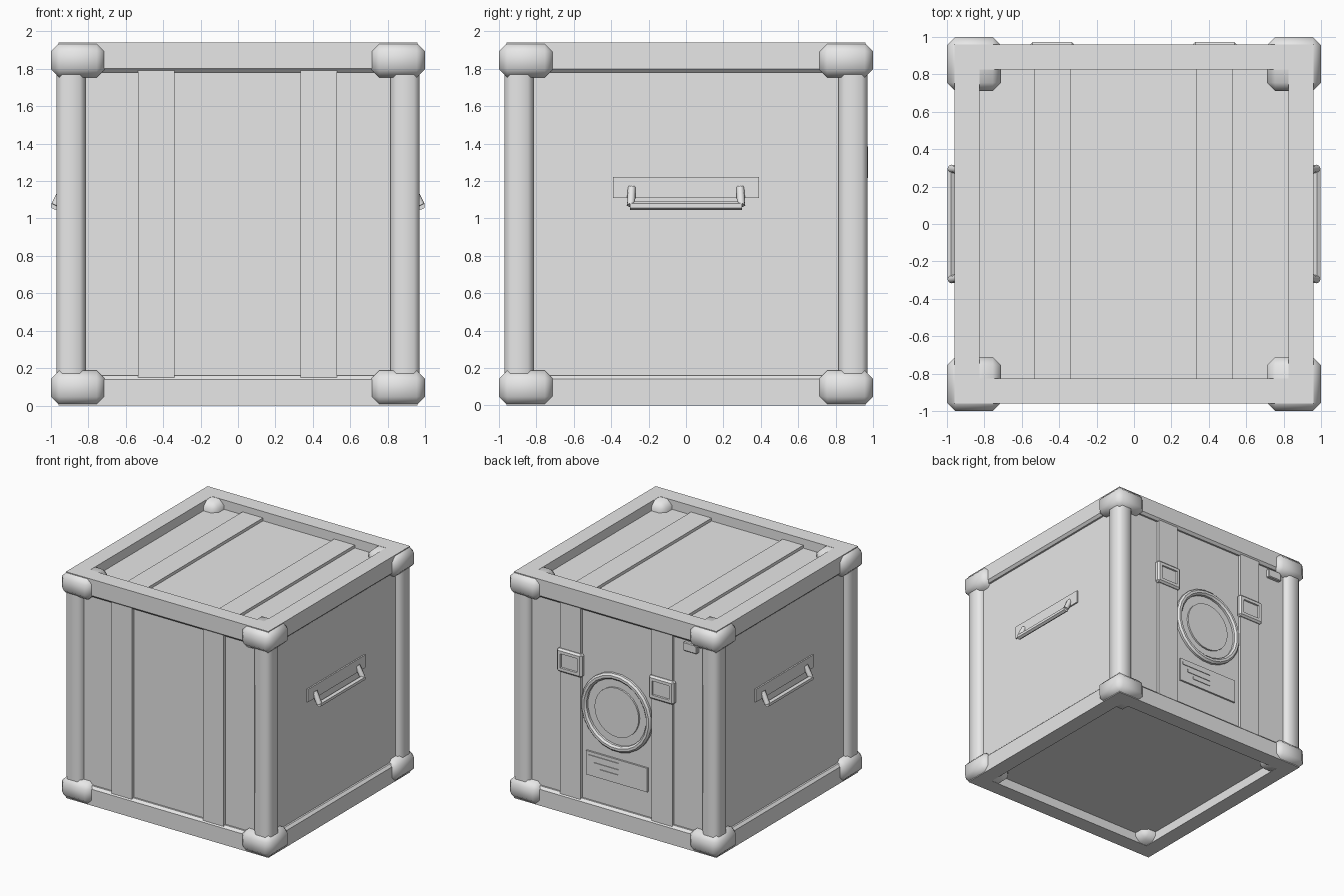
import bpy, bmesh, math
from mathutils import Matrix, Vector

cube = bpy.data.objects.get("Cube")
if cube:
    bpy.data.objects.remove(cube, do_unlink=True)

grey = bpy.data.materials.new("plain_grey")
grey.use_nodes = True
grey.diffuse_color = (0.8, 0.8, 0.8, 1)
grey.node_tree.nodes["Principled BSDF"].inputs["Base Color"].default_value = (0.8, 0.8, 0.8, 1)


def finish(name, bm, smooth=None):
    bmesh.ops.recalc_face_normals(bm, faces=bm.faces)
    mesh = bpy.data.meshes.new(name)
    bm.to_mesh(mesh)
    bm.free()
    mesh.materials.append(grey)
    ob = bpy.data.objects.new(name, mesh)
    bpy.context.collection.objects.link(ob)
    if smooth:
        bpy.ops.object.select_all(action='DESELECT')
        ob.select_set(True)
        bpy.context.view_layer.objects.active = ob
        bpy.ops.object.shade_smooth_by_angle(angle=math.radians(smooth))
    return ob


def box(name, lo, hi, bevel=0, axis=None, smooth=None):
    """Box between two corners; bevels all edges, or only those along one axis."""
    lo, hi = Vector(lo), Vector(hi)
    bm = bmesh.new()
    bmesh.ops.create_cube(bm, size=1)
    size = Vector(abs(c) for c in hi - lo)
    bmesh.ops.scale(bm, vec=size, verts=bm.verts)
    bmesh.ops.translate(bm, vec=(lo + hi) / 2, verts=bm.verts)
    if bevel:
        def along(e):
            d = e.verts[0].co - e.verts[1].co
            return axis is None or abs(d[axis]) > 0.001
        bmesh.ops.bevel(bm, geom=[e for e in bm.edges if along(e)], offset=bevel,
                        segments=1, affect='EDGES')
    return finish(name, bm, smooth)


def ring(name, profile, sides, matrix=None, smooth=None):
    """Closed (radius, height) profile turned about z; radius is to the flat side."""
    bm = bmesh.new()
    loops = []
    for i in range(sides):
        a = math.tau * (i + 0.5) / sides
        k = 1 / math.cos(math.pi / sides)
        loops.append([bm.verts.new((r * k * math.cos(a), r * k * math.sin(a), z))
                      for r, z in profile])
    n = len(profile)
    for i in range(sides):
        a, b = loops[i], loops[(i + 1) % sides]
        for j in range(n):
            bm.faces.new((a[j], b[j], b[(j + 1) % n], a[(j + 1) % n]))
    if matrix:
        bm.transform(matrix)
    return finish(name, bm, smooth)


def rod(name, start, end, radius, sides, smooth=None):
    start, end = Vector(start), Vector(end)
    d = end - start
    bm = bmesh.new()
    bmesh.ops.create_cone(bm, cap_ends=True, segments=sides, radius1=radius,
                          radius2=radius, depth=d.length)
    turn = d.to_track_quat('Z', 'Y').to_matrix().to_4x4()
    bm.transform(Matrix.Translation((start + end) / 2) @ turn)
    return finish(name, bm, smooth)


HEIGHT = 1.94
P = 0.925    # panel distance from the centre
S = 0.95     # strap distance from the centre

# Body panels
box("body_panels", (-P, -P, 0.08), (P, P, 1.86))

# Square top and bottom frames
bar = [(0.96, 0), (0.96, 0.14), (0.94, 0.16), (0.825, 0.16), (0.825, 0)]
ring("bottom_frame", bar, 4)
ring("top_frame", [(r, HEIGHT - z) for r, z in bar], 4)

# Corner posts and corner caps
for sx, x_name in ((-1, "right"), (1, "left")):
    for sy, y_name in ((-1, "front"), (1, "back")):
        tag = y_name + "_" + x_name
        box("post_" + tag, (sx * 0.815, sy * 0.815, 0.1), (sx * 0.97, sy * 0.97, 1.84),
            0.03, axis=2, smooth=50)
        for z, z_name in ((0.002, "bottom"), (1.753, "top")):
            box("cap_" + z_name + "_" + tag, (sx * 0.71, sy * 0.71, z),
                (sx, sy, z + 0.185), 0.045, smooth=50)

# Straps over the front, top and back
for x, side in ((-0.4375, "right"), (0.4325, "left")):
    a, b = x - 0.0975, x + 0.0975
    box("top_strap_" + side, (a, -0.83, 1.84), (b, 0.83, 1.885))
    box("front_strap_" + side, (a, -S, 0.14), (b, -0.9, 1.81))
    box("back_strap_" + side, (a, 0.9, 0.14), (b, S, 1.81))

# Side handles
for s, side in ((-1, "right"), (1, "left")):
    box("handle_plate_" + side, (s * 0.91, -0.39, 1.11), (s * 0.937, 0.39, 1.22))
    rod("handle_grip_" + side, (s * 0.977, -0.3, 1.068), (s * 0.977, 0.3, 1.068),
        0.023, 6)
    for y in (-1, 1):
        rod("handle_arm_" + side, (s * 0.93, y * 0.29, 1.165),
            (s * 0.977, y * 0.295, 1.07), 0.022, 8, smooth=50)

# Back latches with raised centres
for x, side in ((-0.4375, "right"), (0.4325, "left")):
    box("latch_body_" + side, (x - 0.12, 0.92, 1.2), (x + 0.12, 0.972, 1.4), 0.015)
    ob = bpy.data.objects["latch_body_" + side]
    # Sunken window in the outer face
    bm = bmesh.new()
    bm.from_mesh(ob.data)
    face = max(bm.faces, key=lambda f: f.calc_center_median().y)
    bmesh.ops.inset_region(bm, faces=[face], thickness=0.035)
    bmesh.ops.inset_region(bm, faces=[face], thickness=0.004, depth=-0.012)
    bm.to_mesh(ob.data)
    bm.free()

# Round hatch on the back
to_back = Matrix.Translation((0, P, 0.98)) @ Matrix.Rotation(-math.pi / 2, 4, 'X')
ring("hatch_ring", [(0.33, -0.02), (0.33, 0.02), (0.315, 0.035), (0.295, 0.035),
                    (0.28, 0.02), (0.28, -0.02)], 24, to_back, smooth=30)
rod("hatch_disc", (0, 0.9, 0.98), (0, P + 0.015, 0.98), 0.21, 24, smooth=30)

# Back label plate with plain raised strips, and a small block near the top corner
box("label_plate", (-0.29, 0.91, 0.375), (0.29, 0.94, 0.58))
for z, left, right in ((0.54, 0.27, -0.02), (0.485, 0.22, -0.02), (0.44, 0.16, -0.02)):
    box("label_strip", (right, 0.93, z - 0.012), (left, 0.946, z + 0.012))
box("small_block", (-0.77, 0.91, 1.69), (-0.64, 0.955, 1.765), 0.006)
